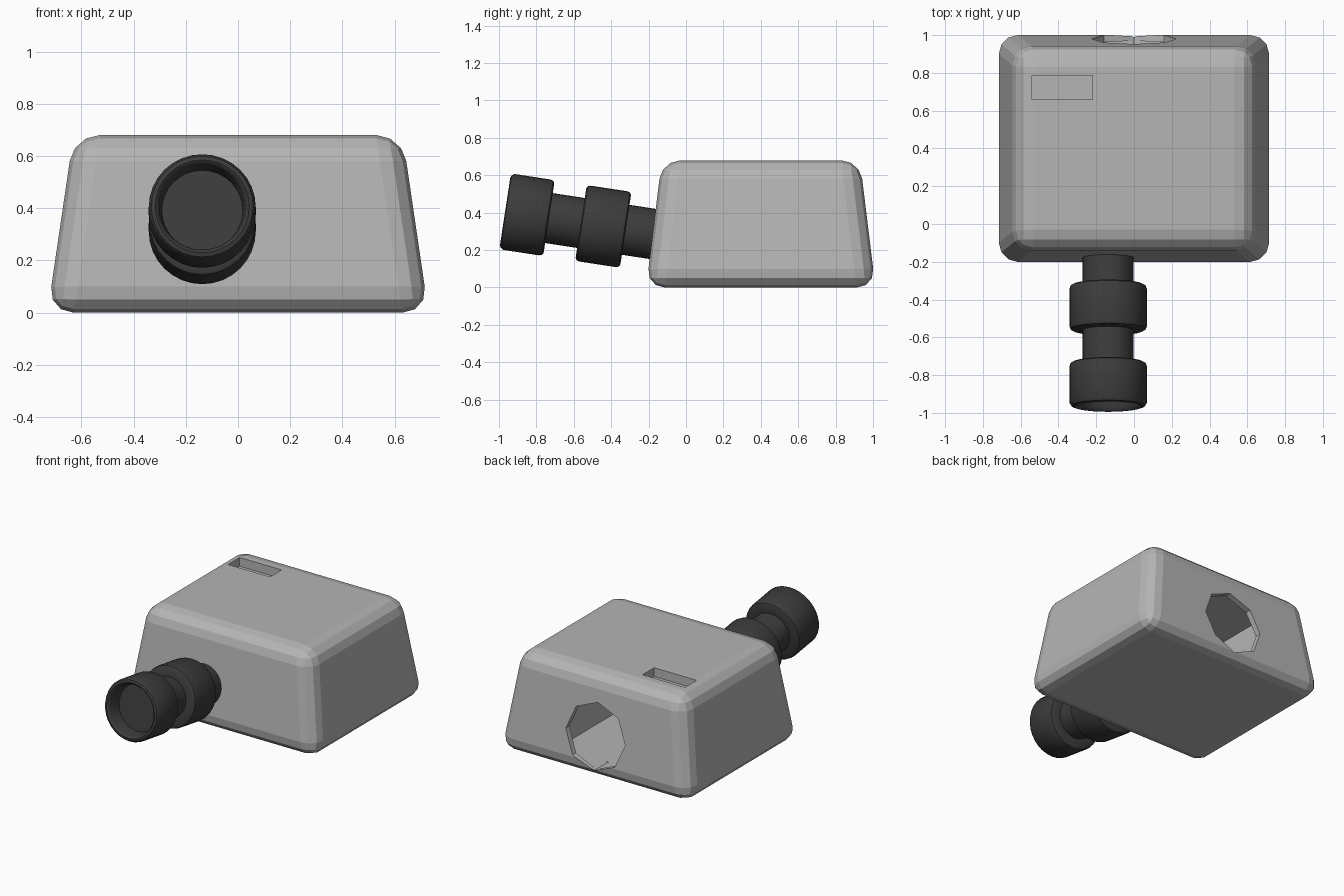
import bpy, bmesh, math
from mathutils import Matrix, Vector

if "Cube" in bpy.data.objects:
    bpy.data.objects.remove(bpy.data.objects["Cube"])


def material(name, value):
    m = bpy.data.materials.new(name)
    m.diffuse_color = (value, value, value, 1)
    m.use_nodes = True
    m.node_tree.nodes["Principled BSDF"].inputs["Base Color"].default_value = m.diffuse_color
    return m


GREY = material("light_grey", 0.46)
BLACK = material("charcoal", 0.045)


def finish(name, bm, mat):
    bmesh.ops.recalc_face_normals(bm, faces=bm.faces)
    me = bpy.data.meshes.new(name)
    bm.to_mesh(me)
    bm.free()
    ob = bpy.data.objects.new(name, me)
    bpy.context.collection.objects.link(ob)
    me.materials.append(mat)
    return ob


def frustum(name, low, high):
    """Box whose bottom and top are rectangles (x0, x1, y0, y1, z)."""
    bm = bmesh.new()
    rings = []
    for x0, x1, y0, y1, z in (low, high):
        rings.append([bm.verts.new(p) for p in
                      ((x0, y0, z), (x1, y0, z), (x1, y1, z), (x0, y1, z))])
    a, b = rings
    bm.faces.new(a)
    bm.faces.new(b)
    for i in range(4):
        j = (i + 1) % 4
        bm.faces.new((a[i], a[j], b[j], b[i]))
    return finish(name, bm, GREY)


def apply(ob, mod):
    bpy.context.view_layer.objects.active = ob
    bpy.ops.object.modifier_apply(modifier=mod.name)


def cut(ob, cutter):
    mod = ob.modifiers.new("cut", 'BOOLEAN')
    mod.operation = 'DIFFERENCE'
    mod.solver = 'EXACT'
    mod.object = cutter
    apply(ob, mod)
    bpy.data.objects.remove(cutter)


# Tapered housing with rounded edges
body = frustum("housing", (-.73, .73, -.213, 1.013, 0), (-.63, .63, -.13, .93, .68))
bev = body.modifiers.new("round", 'BEVEL')
bev.width = 0.1
bev.segments = 3
bev.limit_method = 'NONE'
apply(body, bev)

# Hollow inside, open to the rear through an octagonal port
cut(body, frustum("cavity", (-.37, .37, 0, .97, .05), (-.37, .37, 0, .91, .50)))
bm = bmesh.new()
bmesh.ops.create_cone(bm, cap_ends=True, segments=8, radius1=.225, radius2=.225, depth=.5,
                      matrix=Matrix.Translation((0, 1.1, .27)) @ Matrix.Rotation(math.pi / 2, 4, 'X'))
cut(body, finish("port_cutter", bm, GREY))

# Shallow slot in the top
cut(body, frustum("slot_cutter", (-.54, -.22, .66, .785, .62), (-.54, -.22, .66, .785, .8)))

# Lens barrel: profile of (distance from front, radius) spun round a tilted axis
profile = [(.10, 0), (.10, .155), (.02, .165), (.005, .172), (0, .18), (.005, .195), (.02, .205),
           (.215, .205), (.23, .20), (.237, .188), (.237, .135),
           (.41, .135), (.41, .188), (.417, .20), (.432, .205),
           (.63, .205), (.645, .20), (.652, .188), (.652, .135), (.84, .135), (.84, 0)]
bm = bmesh.new()
verts = [bm.verts.new((0, s, r)) for s, r in profile]
edges = [bm.edges.new(p) for p in zip(verts, verts[1:])]
bmesh.ops.spin(bm, geom=verts + edges, cent=(0, 0, 0), axis=(0, 1, 0),
               angle=2 * math.pi, steps=32)
bmesh.ops.remove_doubles(bm, verts=bm.verts, dist=1e-4)
bmesh.ops.transform(bm, verts=bm.verts, matrix=Matrix.Translation((-.137, -.967, .407))
                    @ Matrix.Rotation(math.radians(-8.7), 4, 'X'))
lens = finish("lens_barrel", bm, BLACK)
bpy.ops.object.select_all(action='DESELECT')
lens.select_set(True)
bpy.context.view_layer.objects.active = lens
bpy.ops.object.shade_smooth_by_angle(angle=math.radians(35))
